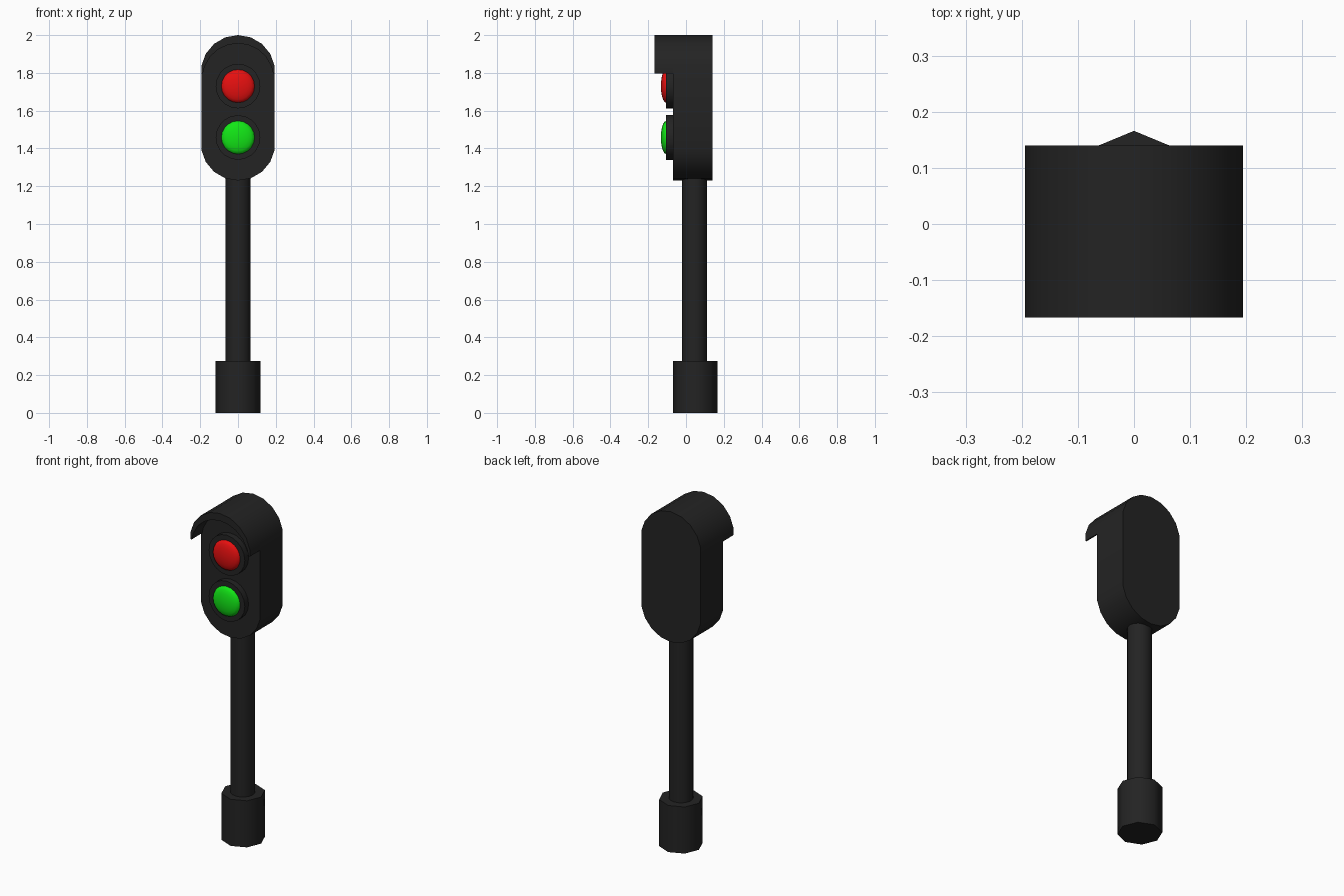
import bpy, bmesh, math
from math import sin, cos, radians, pi

if "Cube" in bpy.data.objects:
    bpy.data.objects.remove(bpy.data.objects["Cube"])


def material(name, rgb):
    m = bpy.data.materials.new(name)
    m.diffuse_color = (*rgb, 1)
    m.use_nodes = True
    m.node_tree.nodes["Principled BSDF"].inputs["Base Color"].default_value = m.diffuse_color
    return m


BLACK = material("matte_black", (0.017, 0.017, 0.017))
RED = material("signal_red", (0.80, 0.005, 0.005))
GREEN = material("signal_green", (0.006, 0.80, 0.008))


def loft(name, rings, mat, cap_start=True, cap_end=True, closed=False, angle=50):
    """Skin a list of equal-length closed rings."""
    bm = bmesh.new()
    loops = [[bm.verts.new(p) for p in r] for r in rings]
    pairs = list(zip(loops, loops[1:]))
    if closed:
        pairs.append((loops[-1], loops[0]))
    for a, b in pairs:
        for i in range(len(a)):
            j = (i + 1) % len(a)
            bm.faces.new((a[i], a[j], b[j], b[i]))
    if not closed:
        if cap_start:
            bm.faces.new(loops[0])
        if cap_end:
            bm.faces.new(loops[-1])
    bmesh.ops.recalc_face_normals(bm, faces=bm.faces)
    me = bpy.data.meshes.new(name)
    bm.to_mesh(me)
    bm.free()
    me.materials.append(mat)
    ob = bpy.data.objects.new(name, me)
    bpy.context.collection.objects.link(ob)
    bpy.context.view_layer.objects.active = ob
    ob.select_set(True)
    bpy.ops.object.shade_smooth_by_angle(angle=radians(angle))
    ob.select_set(False)
    return ob


def ring_z(r, z, n, cy=0.048):
    return [(r * cos(2 * pi * i / n), cy + r * sin(2 * pi * i / n), z) for i in range(n)]


def ring_y(r, y, cz, n=20):
    return [(r * cos(2 * pi * i / n), y, cz + r * sin(2 * pi * i / n)) for i in range(n)]


# Base and pole
loft("base", [ring_z(0.118, z, 8) for z in (0, 0.275)], BLACK)
loft("pole", [ring_z(0.066, z, 16, 0.045) for z in (0.26, 1.30)], BLACK)

# Capsule-shaped signal head
R, TOP, BOTTOM = 0.197, 1.803, 1.427
arc = [radians(a) for a in range(10, 171, 20)]
profile = [(R * cos(a), TOP + R * sin(a)) for a in arc]
profile += [(-R * cos(a), BOTTOM - R * sin(a)) for a in arc]
loft("signal_head", [[(x, y, z) for x, z in profile] for y in (-0.07, 0.14)], BLACK)

# Curved hood that thins toward its two lower tips
side = R * cos(radians(10))
outer = [(side, 1.797)] + [(R * cos(a), TOP + R * sin(a)) for a in arc] + [(-side, 1.797)]
inner = [(side - 0.008, 1.797)]
inner += [((R - 0.012 - 0.032 * sin(a)) * cos(a), TOP + (R - 0.012 - 0.032 * sin(a)) * sin(a)) for a in arc]
inner += [(-side + 0.008, 1.797)]
sections = [[(o[0], -0.167, o[1]), (o[0], -0.068, o[1]), (i[0], -0.068, i[1]), (i[0], -0.167, i[1])]
            for o, i in zip(outer, inner)]
loft("hood", sections, BLACK)

# Lamp rims and domed lenses
for colour, mat, cz in (("red", RED, 1.73), ("green", GREEN, 1.458)):
    loft(colour + "_rim", [ring_y(0.118, -0.065, cz), ring_y(0.118, -0.105, cz),
                           ring_y(0.086, -0.105, cz), ring_y(0.086, -0.065, cz)], BLACK, closed=True)
    dome = [ring_y(0.088, -0.09, cz)]
    dome += [ring_y(0.088 * cos(t), -0.105 - 0.028 * sin(t), cz)
             for t in (radians(d) for d in (0, 18, 36, 54, 72, 85))]
    loft(colour + "_lens", dome, mat, angle=80)
